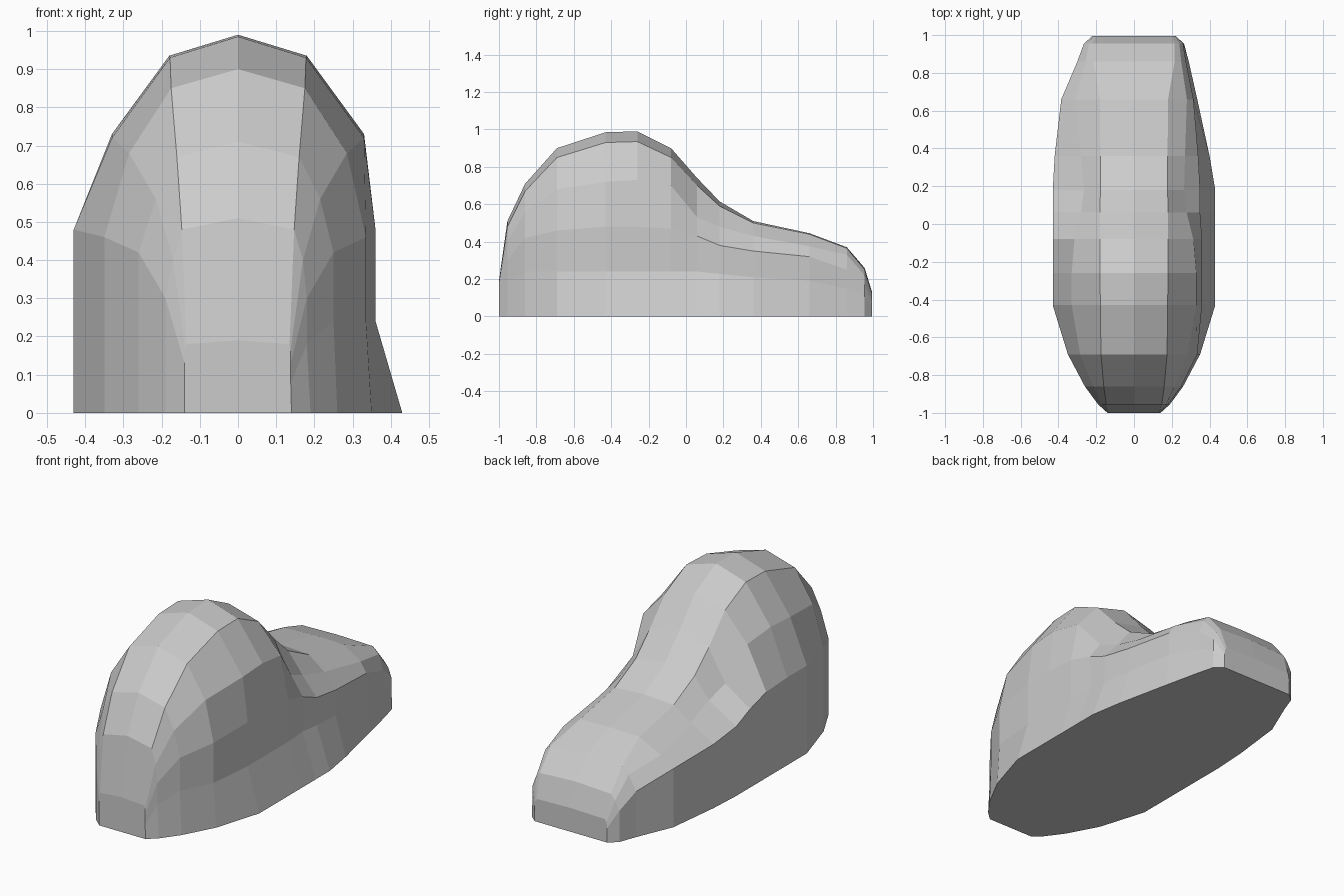
import bpy, bmesh

# Cross-sections from front to back:
# y, crown z, ridge x, ridge z, shoulder x, shoulder z, side x, side z, base x
SECTIONS = [
    (-1.00, 0.19, 0.135, 0.18, 0.137, 0.16, 0.138, 0.13, 0.14),
    (-0.955, 0.51, 0.147, 0.48, 0.170, 0.40, 0.18, 0.30, 0.19),
    (-0.86, 0.71, 0.160, 0.67, 0.215, 0.56, 0.25, 0.42, 0.26),
    (-0.69, 0.90, 0.175, 0.85, 0.285, 0.68, 0.335, 0.46, 0.35),
    (-0.43, 0.985, 0.178, 0.93, 0.330, 0.72, 0.36, 0.48, 0.43),
    (-0.26, 0.99, 0.180, 0.935, 0.330, 0.73, 0.36, 0.48, 0.43),
    (-0.08, 0.90, 0.180, 0.85, 0.315, 0.70, 0.36, 0.47, 0.43),
    (0.06, 0.74, 0.180, 0.70, 0.280, 0.53, 0.35, 0.43, 0.43),
    (0.18, 0.615, 0.178, 0.59, 0.265, 0.48, 0.35, 0.38, 0.43),
    (0.36, 0.51, 0.178, 0.50, 0.270, 0.43, 0.34, 0.35, 0.40),
    (0.66, 0.445, 0.180, 0.44, 0.280, 0.375, 0.315, 0.32, 0.335),
    (0.86, 0.37, 0.215, 0.365, 0.250, 0.33, 0.275, 0.25, 0.29),
    (0.955, 0.26, 0.215, 0.25, 0.240, 0.22, 0.26, 0.17, 0.265),
    (0.995, 0.13, 0.205, 0.125, 0.215, 0.11, 0.22, 0.08, 0.22),
]


def section(y, zc, xr, zr, xs, zs, xm, zm, xb):
    """Ring of points; the left flank is fuller than the right one."""
    low = min(0.24, zm * 0.6)
    # the left flank bulges further along the toe
    bulge = {0.36: 0.02, 0.66: 0.05, 0.86: 0.01}.get(y, 0)
    xl = xb + bulge
    right = [(xb, 0), (xm, low), (xm, zm), (xs, zs), (xr, zr)]
    left = [(-xr, zr), (-xs - bulge * 0.6, zs), (-xl, zm), (-xl, low), (-xl, 0)]
    return [(x, y, z) for x, z in right + [(0, zc)] + left]


# Faceted body lofted through the sections, closed below and at both ends
bm = bmesh.new()
rings = [[bm.verts.new(p) for p in section(*s)] for s in SECTIONS]
for a, b in zip(rings, rings[1:]):
    for i in range(len(a)):
        j = (i + 1) % len(a)
        bm.faces.new((a[i], a[j], b[j], b[i]))
bm.faces.new(rings[0])
bm.faces.new(rings[-1][::-1])
bmesh.ops.recalc_face_normals(bm, faces=bm.faces)
mesh = bpy.data.meshes.new("rounded_body")
bm.to_mesh(mesh)
bm.free()
body = bpy.data.objects.new("rounded_body", mesh)
bpy.context.collection.objects.link(body)
